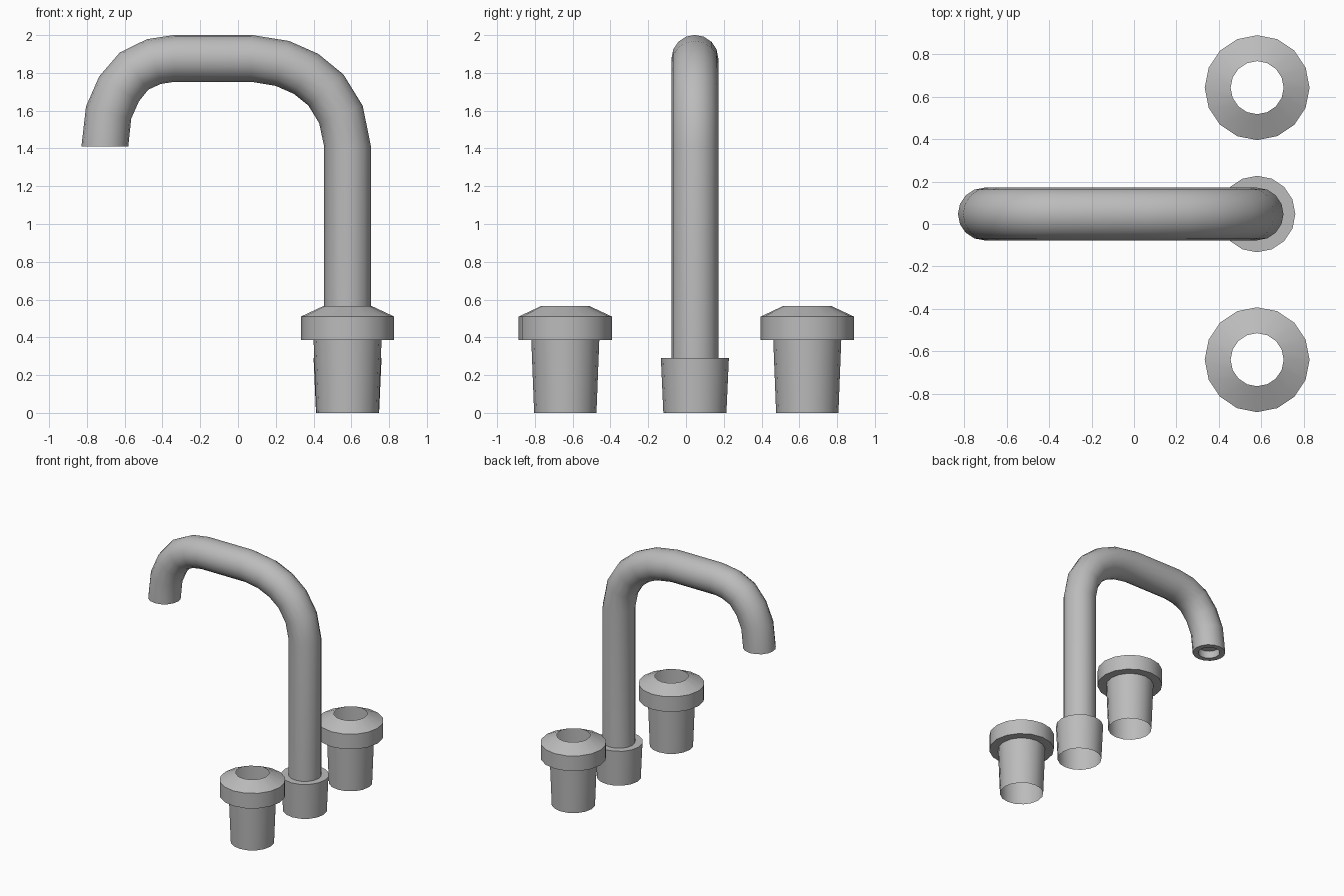
import bpy, bmesh, math
from mathutils import Vector

cube = bpy.data.objects.get("Cube")
if cube:
    bpy.data.objects.remove(cube)

SIDES = 16
PIPE_R = 0.124
POST_X = 0.58
SPOUT_Y = 0.047

metal = bpy.data.materials.new("satin_grey_metal")
metal.use_nodes = True
grey = (0.5, 0.5, 0.5, 1)
metal.diffuse_color = grey
metal.node_tree.nodes["Principled BSDF"].inputs["Base Color"].default_value = grey


def ring(bm, centre, u, v, radius):
    """One loop of vertices around a centre, in the plane of u and v."""
    angles = [2 * math.pi * i / SIDES for i in range(SIDES)]
    return [bm.verts.new(centre + radius * (math.cos(a) * u + math.sin(a) * v))
            for a in angles]


def skin(bm, rings):
    """Join successive loops with quads."""
    for a, b in zip(rings, rings[1:]):
        for i in range(SIDES):
            j = (i + 1) % SIDES
            bm.faces.new((a[i], a[j], b[j], b[i]))


def finish(bm, name, location):
    bmesh.ops.recalc_face_normals(bm, faces=bm.faces[:])
    mesh = bpy.data.meshes.new(name)
    bm.to_mesh(mesh)
    bm.free()
    mesh.materials.append(metal)
    obj = bpy.data.objects.new(name, mesh)
    obj.location = location
    bpy.context.collection.objects.link(obj)
    bpy.ops.object.select_all(action='DESELECT')
    obj.select_set(True)
    bpy.context.view_layer.objects.active = obj
    bpy.ops.object.shade_smooth_by_angle(angle=math.radians(32))


def turned(name, profile, location):
    """Open shell turned around z from (radius, height) pairs."""
    bm = bmesh.new()
    skin(bm, [ring(bm, Vector((0, 0, z)), Vector((1, 0, 0)), Vector((0, 1, 0)), r)
              for r, z in profile])
    finish(bm, name, location)


# Tap handles: tapered stem, wide collar, bevelled top with an open centre
handle = [(0.165, 0), (0.18, 0.385), (0.247, 0.385), (0.247, 0.51), (0.125, 0.567)]
for name, y in (("front_handle", -0.639), ("back_handle", 0.642)):
    turned(name, handle, (POST_X, y, 0))

# Spout base: tapered socket around the pipe
turned("spout_base", [(0.167, 0), (0.18, 0.29), (PIPE_R, 0.29)],
       (POST_X, SPOUT_Y, 0))

# Spout pipe: upright, wide bend, level run, tighter bend down to the outlet
path = [(0.58, 0.29), (0.58, 1.41), (0.545, 1.58), (0.465, 1.71), (0.36, 1.795),
        (0.235, 1.85), (0.07, 1.877), (-0.335, 1.877), (-0.445, 1.86),
        (-0.55, 1.81), (-0.63, 1.715), (-0.685, 1.59), (-0.705, 1.41)]
points = [Vector((x, 0, z)) for x, z in path]
side = Vector((0, 1, 0))
up, along = Vector((0, 0, 1)), Vector((-1, 0, 0))
# Straight sections and the outlet keep square cross-sections
fixed = {0: up, 1: up, 6: along, 7: along, len(points) - 1: -up}

bm = bmesh.new()
rings = []
for i, p in enumerate(points):
    if i in fixed:
        tangent = fixed[i]
    else:
        tangent = ((p - points[i - 1]).normalized()
                   + (points[i + 1] - p).normalized()).normalized()
    rings.append(ring(bm, p, tangent.cross(side), side, PIPE_R))

# Outlet: flat rim and a shallow capped recess
across = (-up).cross(side)
for lift in (0, 0.06):
    rings.append(ring(bm, points[-1] + up * lift, across, side, 0.082))
skin(bm, rings)
bm.faces.new(rings[-1])
finish(bm, "spout_pipe", (0, SPOUT_Y, 0))
